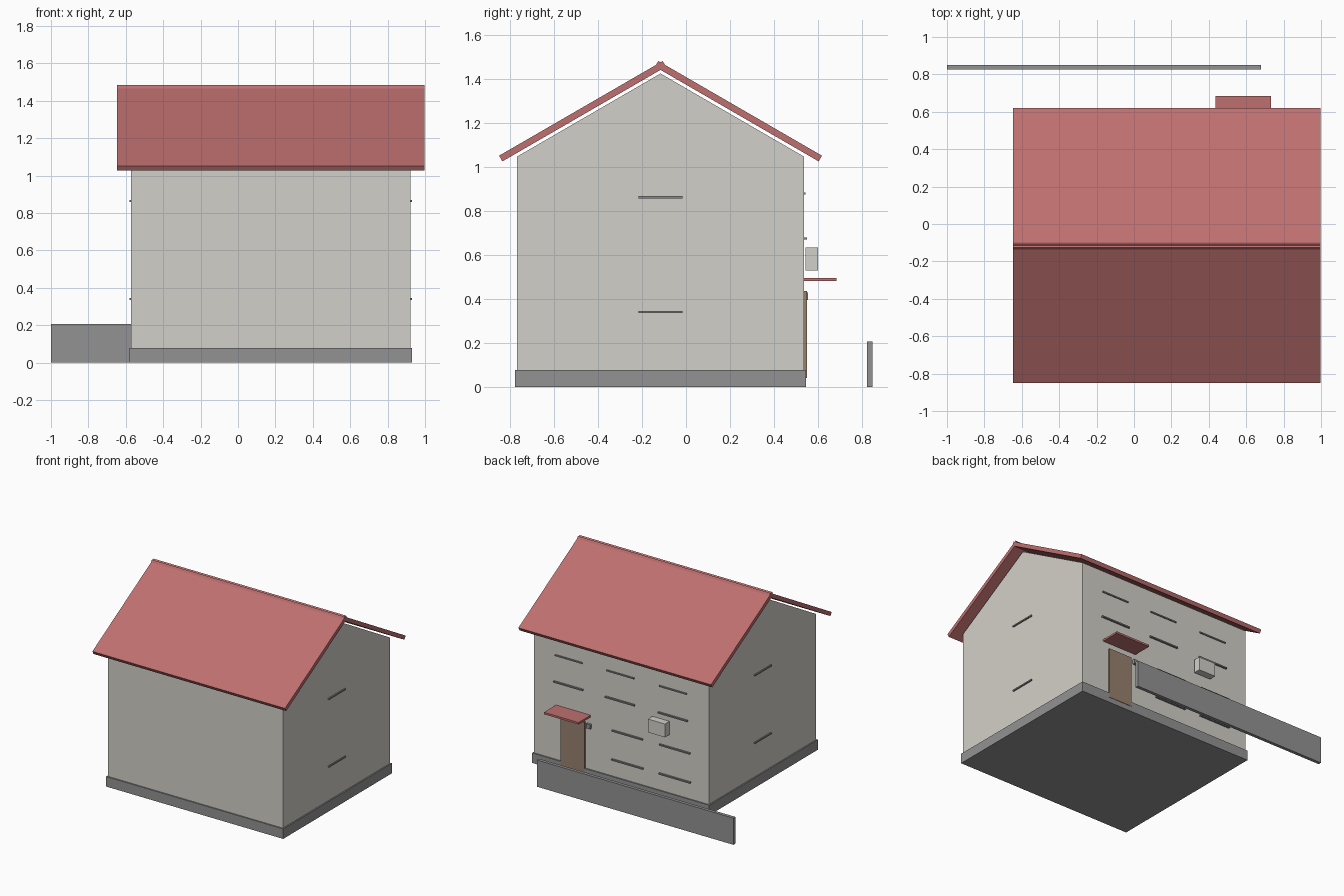
import bpy

cube = bpy.data.objects.get("Cube")
if cube:
    bpy.data.objects.remove(cube, do_unlink=True)


def material(name, r, g, b):
    mat = bpy.data.materials.new(name)
    mat.use_nodes = True
    mat.diffuse_color = (r, g, b, 1)
    for node in mat.node_tree.nodes:
        if node.type == 'BSDF_PRINCIPLED':
            node.inputs["Base Color"].default_value = (r, g, b, 1)
    return mat


PLASTER = material("plaster_beige", 0.65, 0.63, 0.58)
ROOF = material("roof_red", 0.52, 0.16, 0.16)
STONE = material("stone_grey", 0.29, 0.29, 0.29)
TRIM = material("trim_grey", 0.25, 0.25, 0.25)
WOOD = material("door_brown", 0.31, 0.22, 0.155)


def prism(name, profile, x0, x1, mat):
    """Extrude a (y, z) profile, counter-clockwise from +x, along x."""
    n = len(profile)
    verts = [(x, y, z) for x in (x0, x1) for y, z in profile]
    faces = [tuple(reversed(range(n))), tuple(range(n, 2 * n))]
    faces += [(i, (i + 1) % n, (i + 1) % n + n, i + n) for i in range(n)]
    mesh = bpy.data.meshes.new(name)
    mesh.from_pydata(verts, [], faces)
    mesh.materials.append(mat)
    obj = bpy.data.objects.new(name, mesh)
    bpy.context.scene.collection.objects.link(obj)
    return obj


def box(name, x, y, z, mat):
    """Box from (min, max) pairs."""
    return prism(name, [(y[0], z[0]), (y[1], z[0]), (y[1], z[1]), (y[0], z[1])],
                 x[0], x[1], mat)


CX, CY = 0.175, -0.116            # house centre
HX, HY = 0.746, 0.653             # house half sizes
BACK = CY + HY
LEFT, RIGHT = CX + HX, CX - HX

# Gabled body on its plinth
prism("house_walls",
      [(CY - HY, 0.02), (BACK, 0.02), (BACK, 1.048), (CY, 1.426), (CY - HY, 1.048)],
      RIGHT, LEFT, PLASTER)
box("plinth", (RIGHT - 0.01, LEFT + 0.01), (CY - HY - 0.01, BACK + 0.01),
    (0, 0.077), STONE)

# Two roof slabs crossing slightly at the ridge
slab = [(0.735, 1.052), (-0.01, 1.483), (-0.025, 1.457), (0.72, 1.026)]
prism("roof_back", [(CY + y, z) for y, z in slab], CX - 0.822, CX + 0.822, ROOF)
prism("roof_front", [(CY - y, z) for y, z in reversed(slab)],
      CX - 0.822, CX + 0.822, ROOF)

# Window sills on both gable walls
for side, wall in (("left", LEFT), ("right", RIGHT)):
    for floor, z in (("lower", 0.341), ("upper", 0.863)):
        box(f"{side}_{floor}_sill", (wall - 0.01, wall + 0.01),
            (CY - 0.101, CY + 0.101), (z - 0.005, z + 0.005), TRIM)

# Window sills on the back wall: height, width, depth, centres
rows = [(0.88, 0.235, 0.008, (0.623, 0.183, -0.267)),
        (0.675, 0.25, 0.014, (0.623, 0.183, -0.267)),
        (0.43, 0.26, 0.014, (0.12, -0.284)),
        (0.206, 0.268, 0.014, (0.12, -0.284))]
for r, (z, width, depth, centres) in enumerate(rows):
    for c, x in enumerate(centres):
        box(f"back_sill_{r + 1}_{c + 1}", (x - width / 2, x + width / 2),
            (BACK - 0.01, BACK + depth), (z - 0.005, z + 0.005), TRIM)

# Entrance: door, canopy and wall lamp
box("door", (0.483, 0.685), (BACK - 0.01, BACK + 0.013), (0.04, 0.435), WOOD)
box("door_canopy", (0.437, 0.733), (BACK - 0.002, 0.685), (0.481, 0.496), ROOF)
box("wall_lamp", (0.43, 0.463), (BACK - 0.005, BACK + 0.018), (0.395, 0.43), STONE)

# Equipment box on the back wall
box("wall_unit", (-0.24, -0.095), (BACK + 0.008, 0.6), (0.53, 0.633), PLASTER)

# Low garden wall behind the house
box("garden_wall", (-1, 0.678), (0.825, 0.85), (0, 0.206), STONE)
